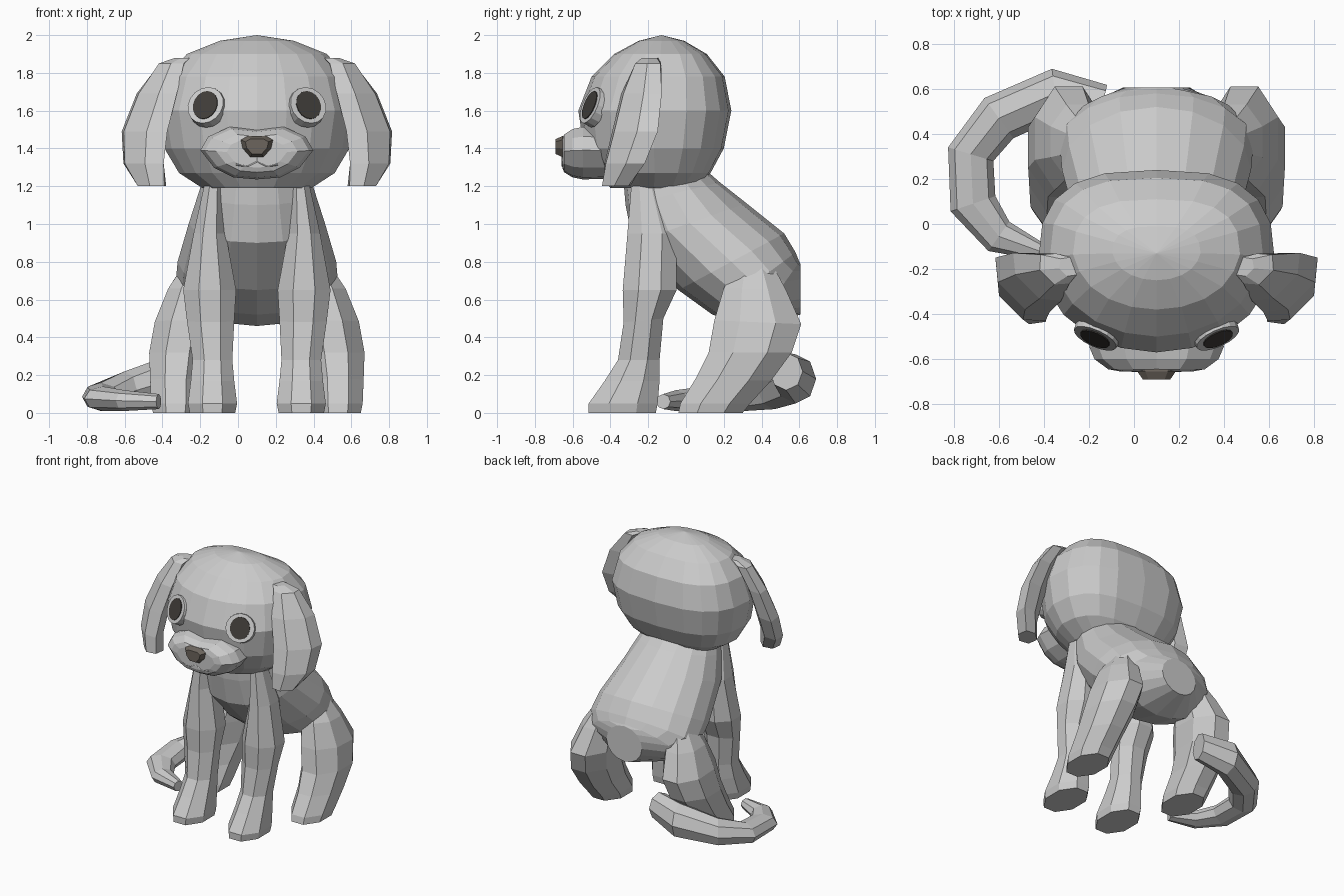
import bpy, bmesh, math
from mathutils import Vector, Matrix

if "Cube" in bpy.data.objects:
    bpy.data.objects.remove(bpy.data.objects["Cube"])

CX = 0.1  # the animal's own plane of symmetry


def material(name, rgb):
    m = bpy.data.materials.new(name)
    m.diffuse_color = (*rgb, 1)
    m.use_nodes = True
    m.node_tree.nodes["Principled BSDF"].inputs["Base Color"].default_value = m.diffuse_color
    return m


DARK = material("eye_dark", (0.05, 0.045, 0.04))
NOSE = material("nose_dark", (0.15, 0.13, 0.11))


def add_object(name, bm, mat=None):
    bmesh.ops.recalc_face_normals(bm, faces=bm.faces)
    me = bpy.data.meshes.new(name)
    bm.to_mesh(me)
    bm.free()
    ob = bpy.data.objects.new(name, me)
    bpy.context.collection.objects.link(ob)
    if mat:
        me.materials.append(mat)
    return ob


def loft(name, rings, mat=None):
    """Skin a list of closed rings and cap both ends."""
    bm = bmesh.new()
    vs = [[bm.verts.new(p) for p in r] for r in rings]
    n = len(vs[0])
    for a, b in zip(vs, vs[1:]):
        for i in range(n):
            j = (i + 1) % n
            bm.faces.new((a[i], a[j], b[j], b[i]))
    bm.faces.new(vs[0])
    bm.faces.new(vs[-1])
    bmesh.ops.remove_doubles(bm, verts=bm.verts, dist=0.0005)
    return add_object(name, bm, mat)


def ellipse(c, u, v, n, phase=0.0):
    c, u, v = Vector(c), Vector(u), Vector(v)
    return [c + u * math.cos(t) + v * math.sin(t)
            for t in (2 * math.pi * (i + phase) / n for i in range(n))]


def side_rings(sections, n, side=1, phase=0.5):
    """Section: front (y, z), back (y, z), offset from centre, half width."""
    out = []
    for (fy, fz), (by, bz), off, hw in sections:
        k = 1 / math.cos(math.pi / n) if phase else 1
        c = (CX + side * off, (fy + by) / 2, (fz + bz) / 2)
        out.append(ellipse(c, (hw * k, 0, 0), (0, (by - fy) / 2 * k, (bz - fz) / 2 * k), n, phase))
    return out


def head_ring(z, front, back, hw, n=20):
    """Round face, squarer back of the skull."""
    out, cy = [], (front + back) / 2
    for i in range(n):
        t = 2 * math.pi * i / n
        c, s = math.cos(t), math.sin(t)
        if s > -1e-6:
            c = math.copysign(abs(c) ** 0.7, c) * 1.03
            s = abs(s) ** 0.75
        out.append(Vector((CX + hw * c, cy + (back - front) / 2 * s, z)))
    return out


# Head: stacked rings (z, front y, back y, half width)
head = [(1.19, -0.40, 0.06, 0.28), (1.27, -0.46, 0.13, 0.40), (1.40, -0.54, 0.20, 0.475),
        (1.60, -0.57, 0.24, 0.51), (1.78, -0.50, 0.205, 0.46), (1.90, -0.38, 0.11, 0.36),
        (1.97, -0.25, -0.01, 0.19), (2.0, -0.13, -0.13, 0)]
loft("head", [head_ring(*h) for h in head])

# Body: from neck to the flat rump
body = [((-0.33, 1.22), (0.10, 1.29), 0, 0.28), ((-0.32, 1.10), (0.18, 1.22), 0, 0.31),
        ((-0.28, 0.90), (0.32, 1.11), 0, 0.36), ((-0.04, 0.65), (0.52, 0.95), 0, 0.42),
        ((0.14, 0.52), (0.58, 0.85), 0, 0.43), ((0.36, 0.46), (0.60, 0.80), 0, 0.35),
        ((0.605, 0.52), (0.605, 0.79), 0, 0.15)]
loft("body", side_rings(body, 16, phase=0))

# Leg sections, shared by both sides
front_leg = [((-0.29, 1.20), (-0.14, 1.20), 0.23, 0.05), ((-0.31, 0.95), (-0.05, 0.95), 0.25, 0.085),
             ((-0.335, 0.65), (-0.05, 0.65), 0.25, 0.14), ((-0.33, 0.48), (-0.12, 0.50), 0.245, 0.125),
             ((-0.36, 0.28), (-0.14, 0.28), 0.235, 0.105), ((-0.43, 0.17), (-0.14, 0.17), 0.235, 0.115),
             ((-0.515, 0.05), (-0.15, 0.05), 0.235, 0.13), ((-0.515, 0), (-0.16, 0), 0.235, 0.12)]
hind_leg = [((0.27, 0.80), (0.44, 0.82), 0.30, 0.07), ((0.20, 0.66), (0.53, 0.65), 0.35, 0.12),
            ((0.15, 0.49), (0.61, 0.47), 0.39, 0.15), ((0.12, 0.32), (0.56, 0.32), 0.42, 0.15),
            ((0.05, 0.18), (0.45, 0.17), 0.43, 0.135), ((-0.03, 0.05), (0.34, 0.05), 0.43, 0.13),
            ((-0.04, 0), (0.30, 0), 0.43, 0.12)]
# Ear: z, offset, y, half width, half thickness
ear = [(1.88, 0.39, -0.19, 0.05, 0.04), (1.85, 0.45, -0.20, 0.09, 0.06), (1.69, 0.53, -0.235, 0.15, 0.07),
       (1.49, 0.595, -0.27, 0.17, 0.08), (1.32, 0.60, -0.325, 0.15, 0.075), (1.20, 0.555, -0.37, 0.09, 0.07)]

for side, tag in ((-1, "left"), (1, "right")):
    loft("front_leg_" + tag, side_rings(front_leg, 8, side))
    loft("hind_leg_" + tag, side_rings(hind_leg, 8, side))
    loft("ear_" + tag, [ellipse((CX + side * o, y, z), (side * 0.71 * w, 0.71 * w, 0),
                                (side * 0.71 * t, -0.71 * t, 0), 6) for z, o, y, w, t in ear])
    # Eye: shallow rim with a dark oval pupil
    nrm = Vector((side * 0.38, -0.84, 0.36)).normalized()
    rot = nrm.to_track_quat('Z', 'Y').to_matrix().to_4x4()
    for part, rx, ry, d, mat in (("eye_rim_", 0.108, 0.108, 0.05, None), ("eye_", 0.074, 0.083, 0.06, DARK)):
        bm = bmesh.new()
        bmesh.ops.create_cone(bm, cap_ends=True, segments=16, radius1=1, radius2=0.95, depth=d,
                              matrix=Matrix.Translation((CX + side * 0.263, -0.487, 1.62)) @ rot
                              @ Matrix.Diagonal((rx, ry, 1, 1)))
        add_object(part + tag, bm, mat)


def front_profile(half, layers, zc):
    """Mirror a half outline and place scaled copies along y."""
    full = half + [(-x, z) for x, z in reversed(half) if x > 0]
    return [[Vector((CX + x * s, y, zc + (z - zc) * s)) for x, z in full] for y, s in layers]


# Muzzle and nose, swept forward and tapered
muzzle = [(0, 1.495), (0.14, 1.51), (0.25, 1.46), (0.29, 1.39), (0.22, 1.30), (0.12, 1.25), (0, 1.24)]
loft("muzzle", front_profile(muzzle, [(-0.40, 1.0), (-0.545, 1.03), (-0.60, 0.95), (-0.645, 0.74), (-0.655, 0.55)], 1.37))
nose = [(0.05, 1.465), (0.085, 1.445), (0.075, 1.40), (0.035, 1.355)]
loft("nose", front_profile(nose, [(-0.61, 0.9), (-0.655, 1.0), (-0.69, 0.72)], 1.41), NOSE)

# Mouth: thin curved line below the nose
cu = bpy.data.curves.new("mouth", 'CURVE')
cu.dimensions = '3D'
cu.bevel_depth = 0.005
cu.bevel_resolution = 0
for pts in ([(-0.11, 1.315), (-0.05, 1.305), (0, 1.33), (0.05, 1.305), (0.11, 1.315)], [(0, 1.33), (0, 1.37)]):
    sp = cu.splines.new('POLY')
    sp.points.add(len(pts) - 1)
    for p, (x, z) in zip(sp.points, pts):
        p.co = (CX + x, -0.653, z, 1)
bpy.context.collection.objects.link(bpy.data.objects.new("mouth", cu))

# Tail: curls along the ground; x, y, z, half width, half height
tail = [(-0.14, 0.53, 0.22, 0.09, 0.10), (-0.35, 0.58, 0.18, 0.11, 0.13), (-0.60, 0.47, 0.12, 0.11, 0.10),
        (-0.725, 0.31, 0.085, 0.105, 0.075), (-0.715, 0.09, 0.075, 0.105, 0.065),
        (-0.60, -0.055, 0.065, 0.08, 0.055), (-0.42, -0.12, 0.06, 0.04, 0.04)]
rings = []
for i, (x, y, z, w, h) in enumerate(tail):
    a, b = tail[max(i - 1, 0)], tail[min(i + 1, len(tail) - 1)]
    d = Vector((b[0] - a[0], b[1] - a[1], 0)).normalized()
    rings.append(ellipse((x, y, z), (-d.y * w, d.x * w, 0), (0, 0, h), 8))
loft("tail", rings)
